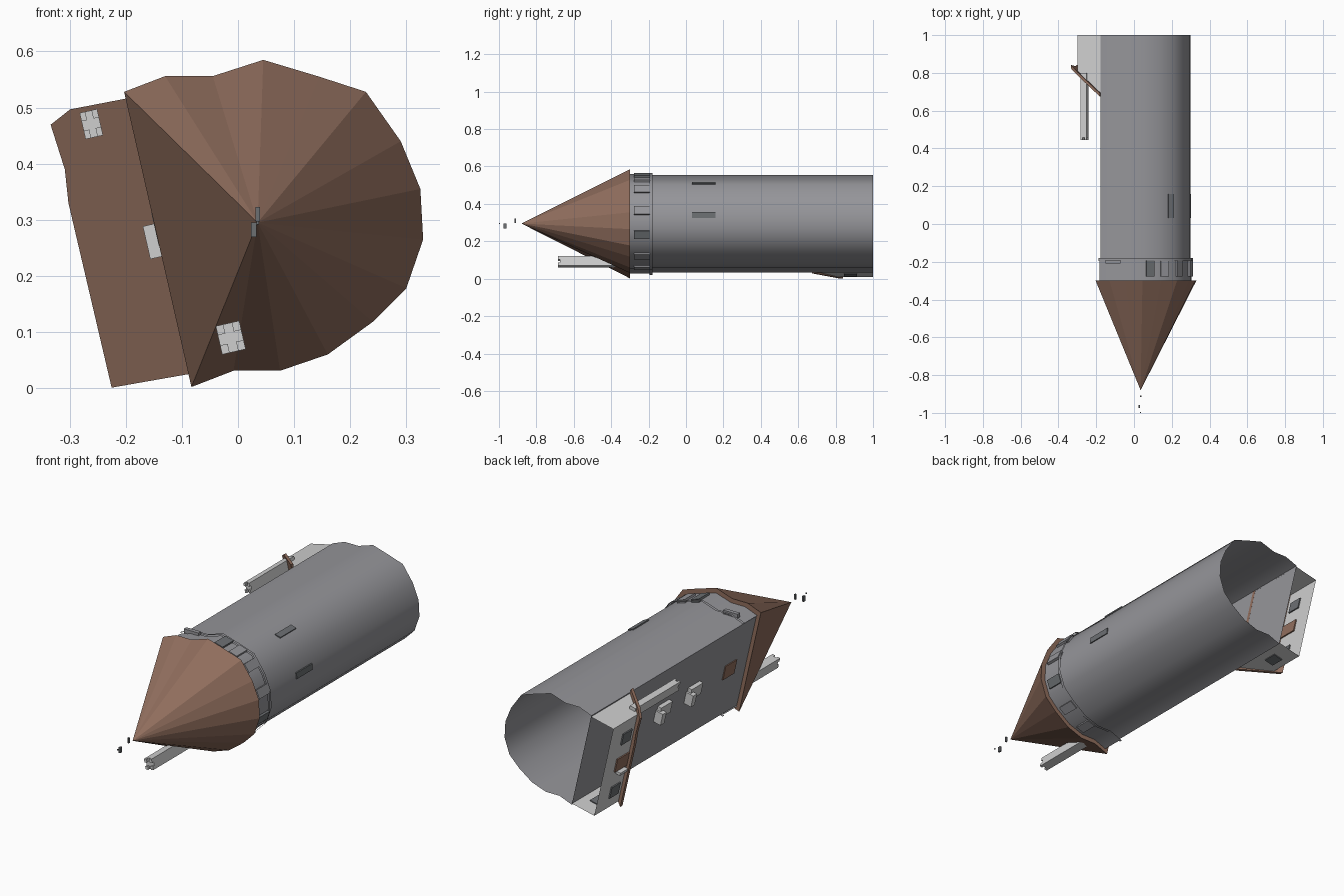
import bpy, bmesh, math
from mathutils import Vector as V

if "Cube" in bpy.data.objects:
    bpy.data.objects.remove(bpy.data.objects["Cube"])


def mat(name, c):
    m = bpy.data.materials.new(name)
    m.diffuse_color = (*c, 1)
    m.use_nodes = True
    m.node_tree.nodes["Principled BSDF"].inputs["Base Color"].default_value = m.diffuse_color
    return m


STONE = mat("grey_stone", (0.30, 0.30, 0.32))
TILE = mat("brown_tile", (0.28, 0.155, 0.11))
PALE = mat("pale_plaster", (0.62, 0.62, 0.62))
DARK = mat("dark_grey", (0.15, 0.16, 0.17))


def mesh(name, verts, faces, m, smooth=False, recalc=True):
    me = bpy.data.meshes.new(name)
    me.from_pydata([tuple(v) for v in verts], [], faces)
    me.materials.append(m)
    if recalc:
        bm = bmesh.new()
        bm.from_mesh(me)
        bmesh.ops.recalc_face_normals(bm, faces=bm.faces)
        bm.to_mesh(me)
        bm.free()
    ob = bpy.data.objects.new(name, me)
    bpy.context.collection.objects.link(ob)
    if smooth:
        bpy.ops.object.select_all(action='DESELECT')
        ob.select_set(True)
        bpy.context.view_layer.objects.active = ob
        bpy.ops.object.shade_smooth_by_angle(angle=math.radians(40))
    return ob


def box(name, c, axes, size, m):
    """Box centred at c, with half extents along three given axes."""
    a, b, d = (ax * s / 2 for ax, s in zip(axes, size))
    vs = [c + a * i + b * j + d * k for i in (-1, 1) for j in (-1, 1) for k in (-1, 1)]
    fs = [(0, 1, 3, 2), (4, 6, 7, 5), (0, 4, 5, 1), (2, 3, 7, 6), (0, 2, 6, 4), (1, 5, 7, 3)]
    return mesh(name, vs, fs, m)


# Cross-section of the lying tower: round on the right, flat on the left
CX, CZ = 0.04, 0.295
OUT = [(-.203, .528), (-.13, .556), (-.045, .556), (.045, .585), (.145, .555),
       (.228, .528), (.29, .44), (.325, .355), (.33, .265), (.30, .178),
       (.24, .118), (.16, .06), (.075, .031), (-.008, .031), (-.083, .002)]


def ring(scale, y):
    return [V((CX + (x - CX) * scale, y, CZ + (z - CZ) * scale)) for x, z in OUT]


def sleeve(name, scale, y0, y1, m, closed=True):
    n = len(OUT)
    fs = [(i, (i + 1) % n, n + (i + 1) % n, n + i) for i in range(n if closed else n - 1)]
    return mesh(name, ring(scale, y0) + ring(scale, y1), fs, m, True)


# Tower wall (open far end), raised band and lip under the roof
sleeve("tower_wall", 0.897, -0.3, 1.0, STONE)
sleeve("upper_band", 0.915, -0.3, -0.195, STONE, False)
sleeve("band_lip", 0.935, -0.195, -0.18, STONE, False)

# Conical roof with closed underside
N = len(OUT)
mesh("cone_roof", ring(1, -0.3) + [V((0.035, -0.88, CZ))],
     [(i, (i + 1) % N, N) for i in range(N)] + [tuple(range(N))], TILE)

Y = V((0, 1, 0))


def on_wall(name, ang, y, width, length, m, scale, depth=0.02):
    """Plate on the curved wall at a given angle around the tower."""
    d = V((math.cos(math.radians(ang)), 0, math.sin(math.radians(ang))))
    pts = ring(scale, y)
    c = V((CX, y, CZ))
    for p, q in zip(pts, pts[1:]):
        e = q - p
        den = d.x * e.z - d.z * e.x
        if abs(den) < 1e-9:
            continue
        w = p - c
        r = (w.x * e.z - w.z * e.x) / den
        s = (w.x * d.z - w.z * d.x) / den
        if r > 0 and 0 <= s <= 1:
            t = e.normalized()
            nrm = V((-t.z, 0, t.x))
            box(name, c + d * r, (nrm, t, Y), (depth, width, length), m)
            return


# Windows around the band and slits lower down
for a in (80, 62, 43, 15, -13, -45, -75):
    on_wall("band_window", a, -0.235, 0.045, 0.085, DARK if a in (80, -13) else STONE, 0.915)
for a in (10, 54):
    on_wall("wall_slit", a, 0.095, 0.03, 0.125, DARK, 0.897, 0.01)
on_wall("upper_plate", 122, -0.2, 0.08, 0.02, STONE, 0.93)

# Frame of the flat side: n points outward, t runs up along it
NV, TV = V((-.975, 0, -.222)), V((-.222, 0, .975))
MID = V((-.124, 0, .268))


def F(n, t, y):
    return MID + NV * n + TV * t + Y * y


def fbox(name, n, t, y, size, m):
    return box(name, F(n, t, y), (NV, TV, Y), size, m)


# Openings and ledges along the middle of the flat wall
fbox("flat_wall_window", 0, 0.01, -0.16, (0.01, 0.075, 0.09), TILE)
for y in (0.13, 0.37):
    fbox("wall_ledge", 0.01, 0.02, y, (0.02, 0.06, 0.09), PALE)
    fbox("wall_ledge_step", 0.02, 0.0, y + 0.04, (0.04, 0.06, 0.03), PALE)

# Side annex: three thin walls under a sloping roof
W, T = 0.126, 0.236
mesh("annex_walls",
     [F(0, T, .69), F(W, T, .80), F(W, -T, .80), F(0, -T, .69),
      F(0, T, 1), F(W, T, 1), F(W, -T, 1), F(0, -T, 1)],
     [(0, 1, 5, 4), (1, 2, 6, 5), (2, 3, 7, 6)], PALE, recalc=True)
outline = [(0, .258), (.12, .262), (.16, .243), (.153, .16), (.16, .1), (.158, -.238), (0, -.246)]
k = len(outline)
mesh("annex_roof",
     [F(n, t, .675 + n * .93 + dy) for dy in (0, .018) for n, t in outline],
     [tuple(range(k)), tuple(range(k, 2 * k))] +
     [(i, (i + 1) % k, k + (i + 1) % k, k + i) for i in range(k)], TILE)

# Annex windows and door
for t in (.14, -.15):
    fbox("annex_window", W, t, .87, (.012, .06, .07), DARK)
fbox("annex_door", W, 0, .86, (.012, .07, .10), TILE)
fbox("annex_door_step", W + .012, -.045, .86, (.024, .014, .06), PALE)
fbox("annex_side_window", .065, -T, .88, (.05, .01, .07), DARK)


def chimney(name, n, t, y0, y1, wn, wt):
    """Square stack with four corner teeth at its top."""
    fbox(name, n, t, (y0 + .012 + y1) / 2, (wn, wt, y1 - y0 - .012), PALE)
    for i in (-1, 1):
        for j in (-1, 1):
            fbox(name + "_tooth", n + i * wn * .34, t + j * wt * .34, y0 + .007,
                 (wn * .32, wt * .32, .014), PALE)


chimney("annex_chimney", .089, .228, .445, .80, .032, .048)
p = V((-.013, 0, .09)) - MID
chimney("tower_chimney", p.dot(NV), p.dot(TV), -.685, -.33, .043, .052)

# Small finial pieces off the tip
AX = (V((1, 0, 0)), Y, V((0, 0, 1)))
box("finial_base", V((.035, -.912, .31)), AX, (.008, .008, .026), DARK)
box("finial_flag", V((.028, -.967, .282)), AX, (.01, .016, .026), DARK)
box("finial_tip", V((.035, -.997, .295)), AX, (.004, .006, .006), DARK)
